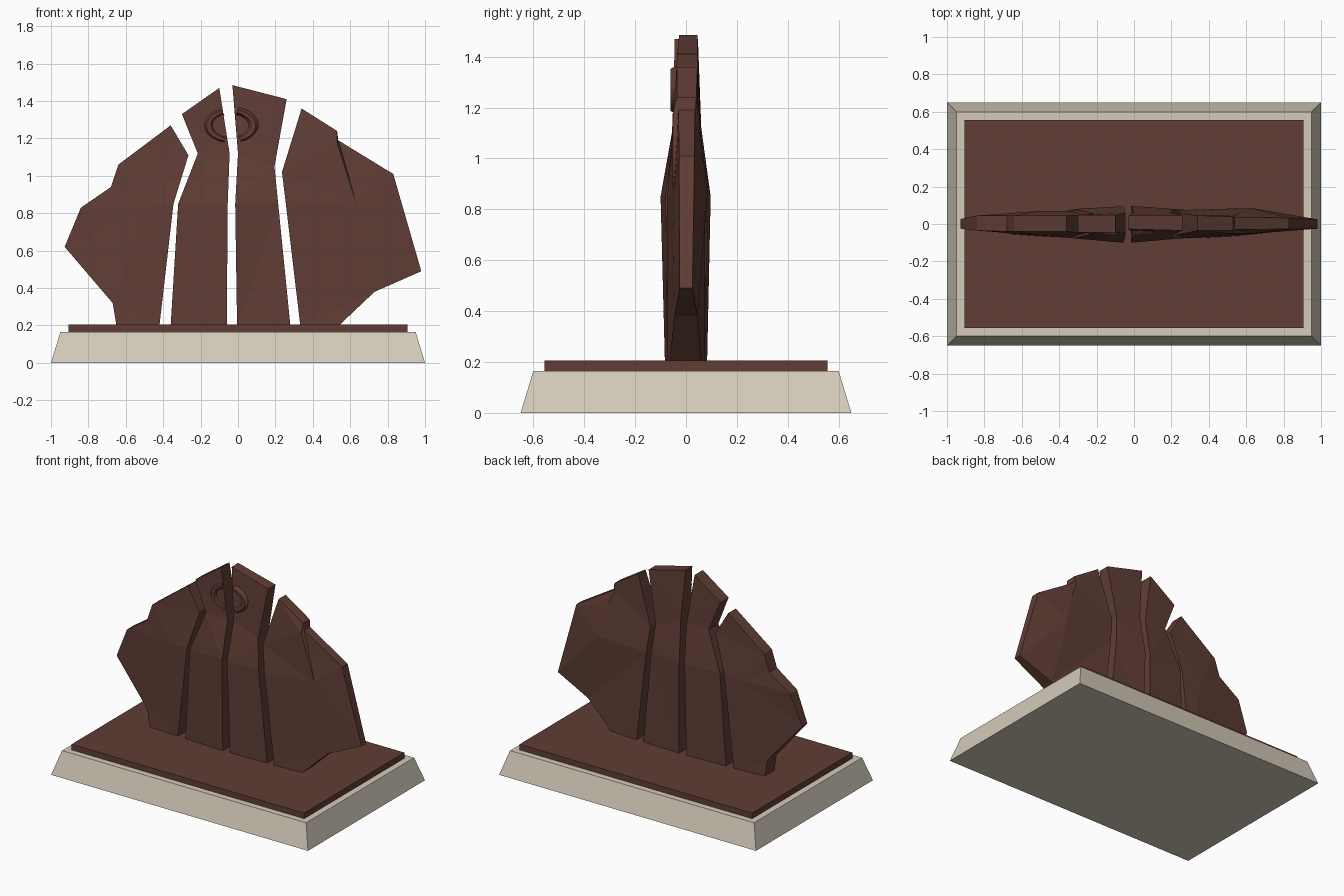
import bpy, bmesh, math
from mathutils import Vector
from mathutils.geometry import delaunay_2d_cdt

if "Cube" in bpy.data.objects:
    bpy.data.objects.remove(bpy.data.objects["Cube"])


def material(name, rgb):
    m = bpy.data.materials.new(name)
    m.diffuse_color = (*rgb, 1)
    m.use_nodes = True
    m.node_tree.nodes["Principled BSDF"].inputs["Base Color"].default_value = m.diffuse_color
    return m


stone = material("red brown stone", (0.118, 0.047, 0.036))
cream = material("pale cream stone", (0.66, 0.60, 0.49))


def add_mesh(name, verts, faces, mat):
    me = bpy.data.meshes.new(name)
    me.from_pydata(verts, [], faces)
    bm = bmesh.new()
    bm.from_mesh(me)
    bmesh.ops.recalc_face_normals(bm, faces=bm.faces)
    bm.to_mesh(me)
    bm.free()
    me.materials.append(mat)
    ob = bpy.data.objects.new(name, me)
    bpy.context.collection.objects.link(ob)
    return ob


def tapered_block(name, x0, y0, z0, x1, y1, z1, mat):
    corners = [(-1, -1), (1, -1), (1, 1), (-1, 1)]
    v = [(sx * x0, sy * y0, z0) for sx, sy in corners]
    v += [(sx * x1, sy * y1, z1) for sx, sy in corners]
    f = [(0, 1, 2, 3), (4, 5, 6, 7)]
    f += [(i, (i + 1) % 4, 4 + (i + 1) % 4, 4 + i) for i in range(4)]
    add_mesh(name, v, f, mat)


def slab(name, outline, inner=(), ridges=()):
    """Faceted slab; points are (x, z, front depth, back depth)."""
    pts = list(outline) + list(inner)
    n = len(outline)
    v2, _, tris, orig, _, _ = delaunay_2d_cdt(
        [Vector(p[:2]) for p in pts], list(ridges), [list(range(n))], 1, 1e-5)
    src = [o[0] for o in orig]
    m = len(pts)
    verts = [(x, -f, z) for x, z, f, b in pts] + [(x, b, z) for x, z, f, b in pts]
    faces = []
    for t in tris:
        t = [src[i] for i in t]
        faces += [t, [i + m for i in reversed(t)]]
    faces += [(i, (i + 1) % n, m + (i + 1) % n, m + i) for i in range(n)]
    add_mesh(name, verts, faces, stone)


# plinth and floor plate
tapered_block("plinth", 1.0, 0.65, 0, 0.95, 0.60, 0.165, cream)
tapered_block("floor_plate", 0.905, 0.557, 0.16, 0.905, 0.557, 0.205, stone)

# four upright slabs, left to right
slab("slab_far_left",
     [(-0.65, 0.2, 0.055, 0.055), (-0.67, 0.32, 0.05, 0.05), (-0.927, 0.62, 0.025, 0.027),
      (-0.84, 0.83, 0.035, 0.045), (-0.68, 0.94, 0.04, 0.045), (-0.64, 1.06, 0.04, 0.045),
      (-0.36, 1.27, 0.04, 0.045), (-0.265, 1.11, 0.05, 0.05), (-0.345, 0.85, 0.073, 0.07),
      (-0.42, 0.2, 0.07, 0.07)],
     [(-0.5, 0.84, 0.062, 0.07)], [(3, 10), (10, 8)])
slab("slab_centre_left",
     [(-0.36, 0.2, 0.072, 0.07), (-0.32, 0.85, 0.077, 0.08), (-0.215, 1.12, 0.052, 0.055),
      (-0.30, 1.33, 0.045, 0.047), (-0.10, 1.47, 0.045, 0.047), (-0.045, 1.12, 0.05, 0.06),
      (-0.055, 0.85, 0.1, 0.095), (-0.06, 0.2, 0.083, 0.083)], ridges=[(1, 6), (2, 5)])
slab("slab_centre_right",
     [(-0.005, 0.2, 0.083, 0.083), (-0.015, 0.85, 0.1, 0.097), (0.0, 1.12, 0.05, 0.06),
      (-0.03, 1.485, 0.027, 0.045), (0.26, 1.41, 0.035, 0.045), (0.195, 1.05, 0.055, 0.06),
      (0.215, 0.85, 0.08, 0.08), (0.28, 0.2, 0.075, 0.075)], ridges=[(1, 6), (2, 5)])
slab("slab_far_right",
     [(0.333, 0.2, 0.075, 0.075), (0.257, 0.84, 0.075, 0.075), (0.235, 1.02, 0.058, 0.06),
      (0.34, 1.36, 0.035, 0.045), (0.53, 1.24, 0.035, 0.04), (0.536, 1.19, 0.03, 0.035),
      (0.83, 1.01, 0.027, 0.033), (0.98, 0.49, 0.025, 0.025), (0.73, 0.38, 0.045, 0.045),
      (0.54, 0.2, 0.065, 0.06)],
     [(0.528, 1.18, 0.052, 0.045), (0.63, 0.86, 0.052, 0.085), (0.572, 1.07, 0.035, 0.06)],
     [(1, 11), (10, 11), (5, 12), (12, 11)])


# shallow worn ring carved across the two centre slabs
def relief(name, a0, a1, cx, cz, rx, rz, steps=10):
    rings = [(0.58, -0.035), (0.7, -0.058), (0.86, -0.060), (1.0, -0.035)]
    k = len(rings)
    verts, faces = [], []
    for i in range(steps + 1):
        a = math.radians(a0 + (a1 - a0) * i / steps)
        verts += [(cx + rx * r * math.cos(a), y, cz + rz * r * math.sin(a)) for r, y in rings]
    for i in range(steps):
        for j in range(k):
            a, b = i * k + j, i * k + (j + 1) % k
            faces.append((a, b, b + k, a + k))
    faces += [tuple(range(k)), tuple(range(steps * k, steps * k + k))]
    add_mesh(name, verts, faces, stone)


relief("relief_left", 112, 256, -0.04, 1.27, 0.15, 0.10)
relief("relief_right", -68, 74, -0.035, 1.27, 0.15, 0.10)
